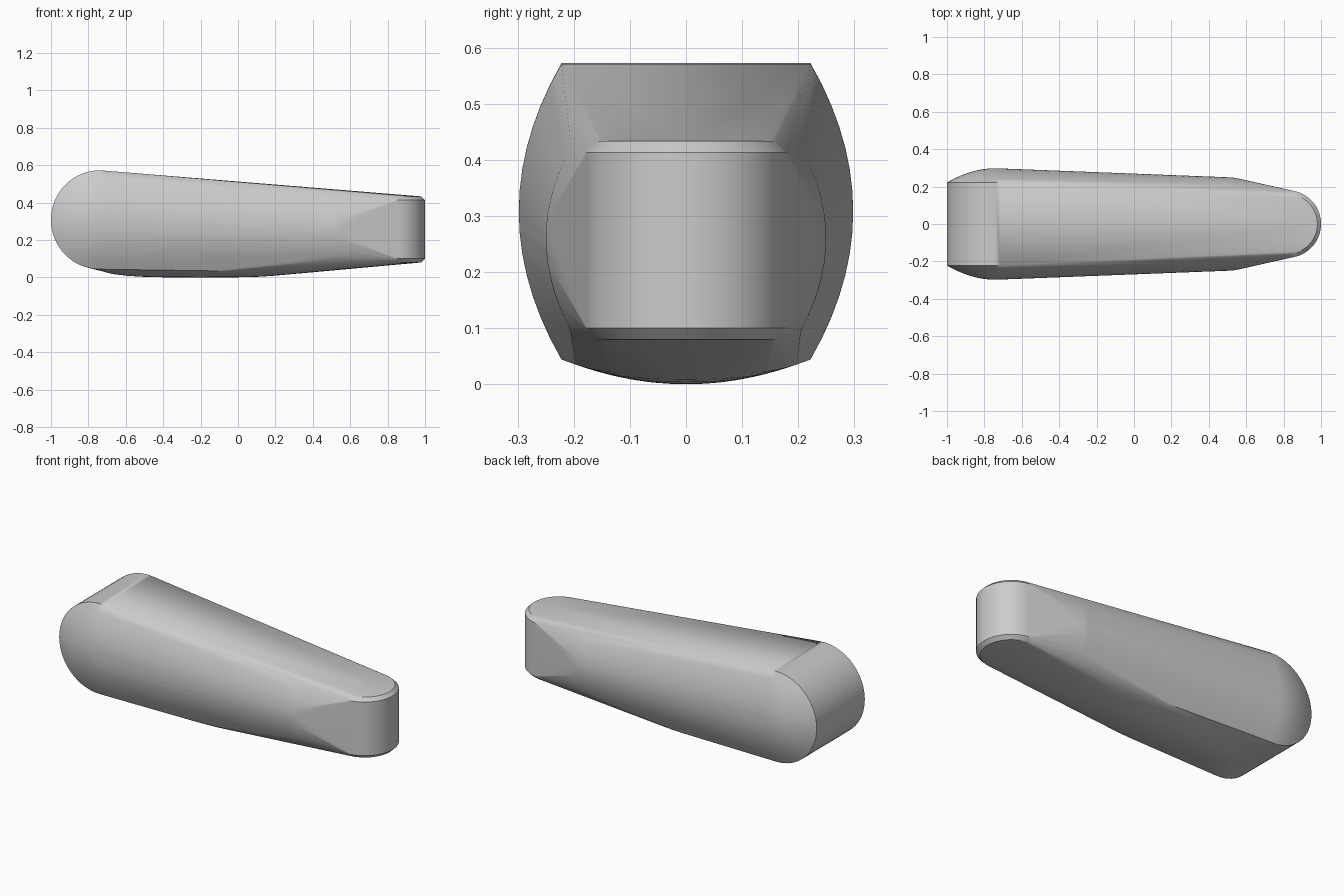
import bpy, bmesh, math

cube = bpy.data.objects.get("Cube")
if cube:
    bpy.data.objects.remove(cube, do_unlink=True)

mat = bpy.data.materials.new("plain_grey")
mat.use_nodes = True
grey = (0.6, 0.6, 0.6, 1)
mat.diffuse_color = grey
mat.node_tree.nodes["Principled BSDF"].inputs["Base Color"].default_value = grey


def ring(count):
    for i in range(count):
        a = math.tau * i / count
        yield math.cos(a), math.sin(a)


def domed_barrel(cx, cz, rx, rz, edge, crown, rings=7, count=64):
    """Barrel lying along y with a shallow dome on both ends."""
    points = []
    for side in (-1, 1):
        for k in range(rings + 1):
            r = k / rings
            y = side * (crown - (crown - edge) * r * r)
            points += [(cx + rx * r * c, y, cz + rz * r * s) for c, s in ring(count)]
    return points


def chamfered_post(cx, radius, low, high, chamfer, count=96):
    """Upright cylinder with chamfered rims."""
    levels = ((low, radius - chamfer), (low + chamfer, radius),
              (high - chamfer, radius), (high, radius - chamfer))
    return [(cx + r * c, r * s, z) for z, r in levels for c, s in ring(count)]


def belly(cx, rx, ry, rings=6, count=40):
    """Shallow bulge of the underside."""
    points = []
    for k in range(rings + 1):
        for c, s in ring(count):
            u, v = c * k / rings, s * k / rings
            points.append((cx + rx * u, ry * v, 0.036 * v ** 2 + 0.018 * u ** 4))
    return points


# The body is one taut skin around a big rear barrel, a smaller
# forward barrel, a rounded nose post and the belly bulge
points = domed_barrel(-0.74, 0.308, 0.26, 0.264, 0.222, 0.298)
points += domed_barrel(0.5, 0.26, 0.15, 0.165, 0.205, 0.25)
points += chamfered_post(0.82, 0.18, 0.08, 0.433, 0.02)
points += belly(-0.2, 0.47, 0.2)

bm = bmesh.new()
for p in points:
    bm.verts.new(p)
bmesh.ops.remove_doubles(bm, verts=bm.verts, dist=0.0005)
hull = bmesh.ops.convex_hull(bm, input=bm.verts)
inner = {g for g in hull["geom_interior"] + hull["geom_unused"]
         if isinstance(g, bmesh.types.BMVert)}
bmesh.ops.delete(bm, geom=list(inner), context="VERTS")
bmesh.ops.dissolve_limit(bm, angle_limit=math.radians(0.3),
                         verts=bm.verts, edges=bm.edges)
bmesh.ops.recalc_face_normals(bm, faces=bm.faces)

mesh = bpy.data.meshes.new("tapered_body")
bm.to_mesh(mesh)
bm.free()
mesh.materials.append(mat)
body = bpy.data.objects.new("tapered_body", mesh)
bpy.context.collection.objects.link(body)

# Smooth shading with crisp rims
bpy.ops.object.select_all(action="DESELECT")
body.select_set(True)
bpy.context.view_layer.objects.active = body
bpy.ops.object.shade_smooth_by_angle(angle=math.radians(25))
